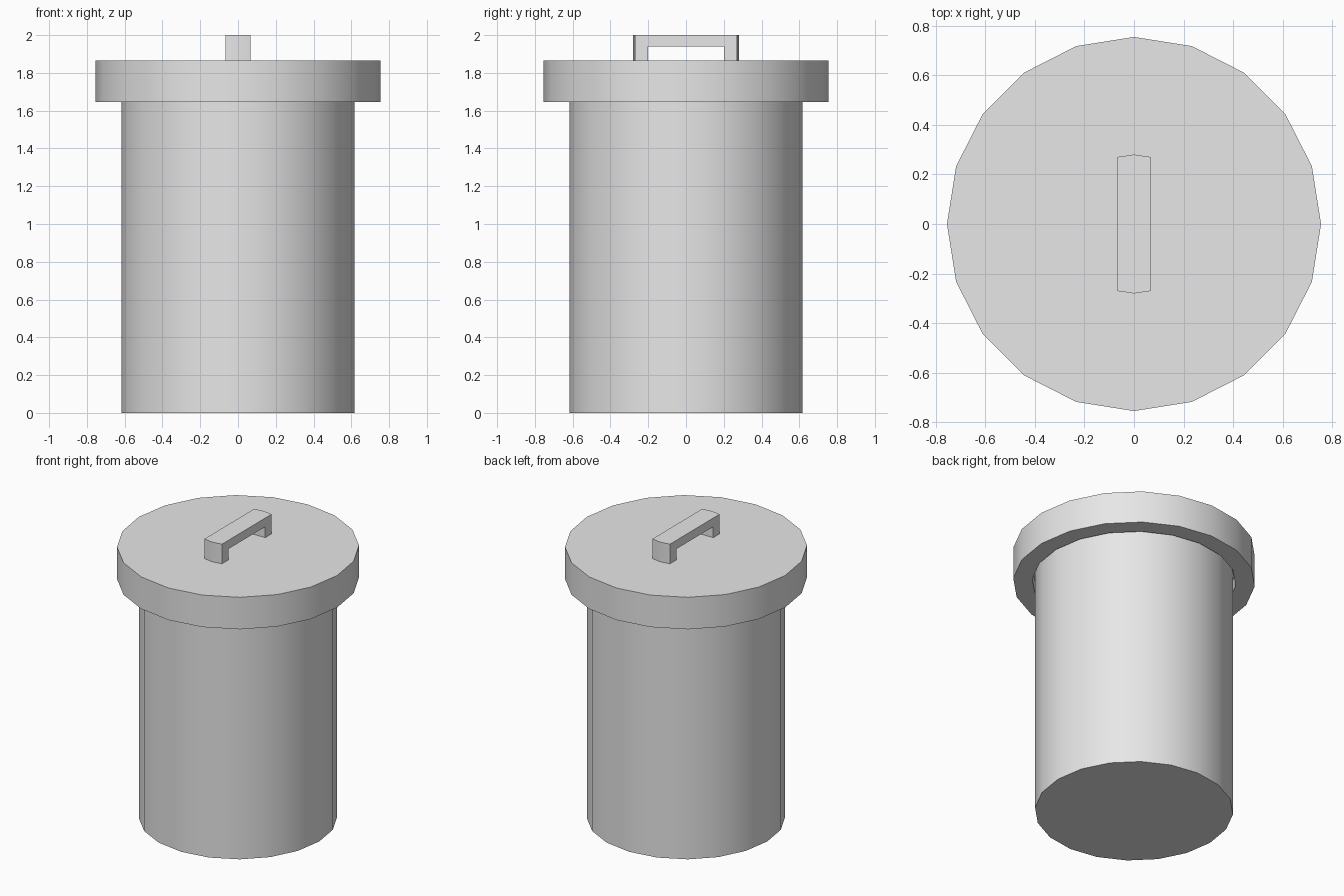
import bpy
import bmesh
from math import cos, sin, pi, radians

SIDES = 20

cube = bpy.data.objects.get("Cube")
if cube:
    bpy.data.objects.remove(cube, do_unlink=True)

grey = bpy.data.materials.new("light_grey")
grey.use_nodes = True
colour = (0.8, 0.8, 0.8, 1)
grey.diffuse_color = colour
grey.node_tree.nodes["Principled BSDF"].inputs["Base Color"].default_value = colour


def finish(name, bm):
    """Turn a bmesh into a grey object, smooth with sharp edges kept."""
    bmesh.ops.recalc_face_normals(bm, faces=bm.faces)
    mesh = bpy.data.meshes.new(name)
    bm.to_mesh(mesh)
    bm.free()
    obj = bpy.data.objects.new(name, mesh)
    bpy.context.collection.objects.link(obj)
    mesh.materials.append(grey)
    bpy.ops.object.select_all(action="DESELECT")
    obj.select_set(True)
    bpy.context.view_layer.objects.active = obj
    bpy.ops.object.shade_smooth_by_angle(angle=radians(30))
    return obj


def lathe(name, profile):
    """Stack rings of (radius, height), closing both ends with flat caps."""
    bm = bmesh.new()
    rings = [[bm.verts.new((r * cos(2 * pi * i / SIDES), r * sin(2 * pi * i / SIDES), z))
              for i in range(SIDES)] for r, z in profile]
    for low, high in zip(rings, rings[1:]):
        for i in range(SIDES):
            j = (i + 1) % SIDES
            bm.faces.new((low[i], low[j], high[j], high[i]))
    bm.faces.new(rings[0])
    bm.faces.new(rings[-1])
    return finish(name, bm)


def prism(bm, outline, z0, z1):
    """Extrude a plan outline between two heights."""
    low = [bm.verts.new((x, y, z0)) for x, y in outline]
    high = [bm.verts.new((x, y, z1)) for x, y in outline]
    bm.faces.new(low)
    bm.faces.new(high)
    for i in range(len(outline)):
        j = (i + 1) % len(outline)
        bm.faces.new((low[i], low[j], high[j], high[i]))


# Cylindrical bin body
lathe("bin_body", [(0.618, 0), (0.618, 1.73)])

# Overhanging lid, hollow underneath to fit over the body
lathe("lid", [(0.635, 1.73), (0.635, 1.645), (0.754, 1.645), (0.754, 1.865)])

# Handle: a bar with slightly bowed ends on two short legs
W, EDGE, BOW, INNER = 0.067, 0.27, 0.28, 0.2
bm = bmesh.new()
prism(bm, [(-W, -EDGE), (0, -BOW), (W, -EDGE), (W, EDGE), (0, BOW), (-W, EDGE)], 1.94, 2)
for s in (-1, 1):
    prism(bm, [(-W, s * INNER), (W, s * INNER), (W, s * EDGE), (0, s * BOW), (-W, s * EDGE)],
          1.86, 1.94)
bmesh.ops.remove_doubles(bm, verts=bm.verts, dist=0.0001)
finish("lid_handle", bm)
